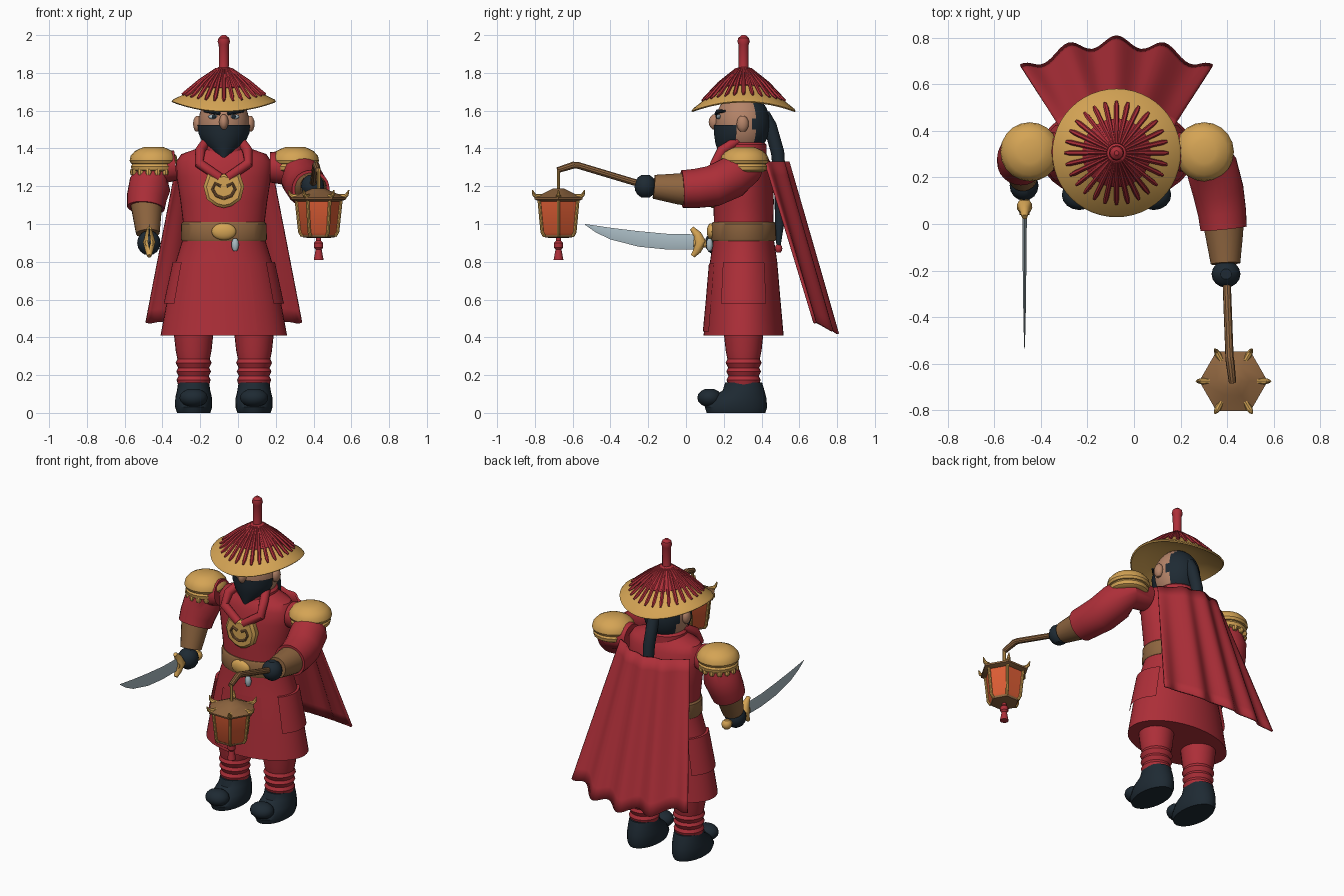
import bpy, bmesh, math
from math import sin, cos, pi, sqrt
from mathutils import Vector

if "Cube" in bpy.data.objects:
    bpy.data.objects.remove(bpy.data.objects["Cube"])

CX, CY = -0.075, 0.305
made = []


def material(name, r, g, b):
    m = bpy.data.materials.new(name)
    m.use_nodes = True
    m.diffuse_color = (r, g, b, 1)
    m.node_tree.nodes["Principled BSDF"].inputs["Base Color"].default_value = (r, g, b, 1)
    return m


RED = material("crimson cloth", .42, .028, .04)
GOLD = material("gold", .66, .37, .09)
BROWN = material("brown leather", .27, .13, .05)
SKIN = material("skin", .46, .23, .14)
DARK = material("dark navy", .013, .023, .033)
ORANGE = material("lantern orange", .72, .11, .035)
STEEL = material("pale steel", .4, .5, .55)


def grid(name, rows, mat, wrap=True, cap=True):
    """Skin a list of point rows into a surface."""
    bm = bmesh.new()
    vs = [[bm.verts.new(p) for p in row] for row in rows]
    n = len(rows[0])
    for a, b in zip(vs, vs[1:]):
        for i in range(n if wrap else n - 1):
            j = (i + 1) % n
            bm.faces.new((a[i], a[j], b[j], b[i]))
    if wrap and cap:
        bm.faces.new(vs[0][::-1])
        bm.faces.new(vs[-1])
    bmesh.ops.recalc_face_normals(bm, faces=bm.faces)
    me = bpy.data.meshes.new(name)
    bm.to_mesh(me)
    bm.free()
    me.materials.append(mat)
    ob = bpy.data.objects.new(name, me)
    bpy.context.collection.objects.link(ob)
    made.append(ob)
    return ob


def loft(name, rings, mat, n=32, cx=CX, cy=CY, arc=None, cap=True):
    """Stack elliptical rings (z, rx, ry, y shift); arc keeps part of the turn."""
    a0, a1 = arc or (0, 2 * pi)
    steps = n + 1 if arc else n
    rows = []
    for z, rx, *rest in rings:
        ry = rest[0] if rest else rx
        dy = rest[1] if len(rest) > 1 else 0
        angles = [a0 + (a1 - a0) * i / n for i in range(steps)]
        rows.append([(cx + rx * sin(a), cy + dy - ry * cos(a), z) for a in angles])
    return grid(name, rows, mat, not arc, cap)


def tube(name, path, mat, n=12):
    """Round tube through (x, y, z, radius) points."""
    pts = [Vector(p[:3]) for p in path]
    rows, u = [], None
    for i, p in enumerate(path):
        t = (pts[min(i + 1, len(pts) - 1)] - pts[max(i - 1, 0)]).normalized()
        u = t.orthogonal() if u is None else u - t * u.dot(t)
        u.normalize()
        w = t.cross(u)
        rows.append([pts[i] + p[3] * (u * cos(2 * pi * k / n) + w * sin(2 * pi * k / n)) for k in range(n)])
    return grid(name, rows, mat)


def ball(name, c, r, mat, n=24):
    rows = []
    for j in range(1, n // 2):
        a = pi * j / (n // 2)
        rows.append([(c[0] + r[0] * sin(a) * sin(2 * pi * i / n), c[1] - r[1] * sin(a) * cos(2 * pi * i / n),
                      c[2] - r[2] * cos(a)) for i in range(n)])
    return grid(name, rows, mat)


# Legs and boots
for side, s in (("right", -1), ("left", 1)):
    x = CX + s * .16
    loft(side + "_wrapped_leg", [(.12, .075), (.15, .083), (.175, .09), (.195, .08), (.22, .092), (.238, .082),
         (.265, .095), (.285, .086), (.33, .095), (.45, .108)], RED, 24, x, CY)
    loft(side + "_boot", [(0, .088, .155, -.04), (.03, .098, .165, -.04), (.08, .097, .145, -.025),
         (.12, .088, .11, 0), (.16, .082, .098, 0)], DARK, 24, x, CY)
    ball(side + "_boot_toe", (x, .125, .08), (.075, .065, .05), DARK, 16)

# Robe, belt and collar
loft("robe", [(.41, .335, .212), (.6, .3, .195), (.8, .255, .178), (.92, .218, .16), (1.0, .215, .157),
     (1.12, .23, .16), (1.25, .25, .155), (1.33, .252, .14), (1.37, .225, .122), (1.4, .14, .1), (1.42, .1, .1)], RED, 40)
for s in (-1, 1):
    loft("hip_panel", [(.58, .318, .212), (.8, .27, .193), (.8, .25, .17)], RED, 12,
         arc=(s * pi / 2 - .6, s * pi / 2 + .6))
    tube("collar_cord", [(CX + s * .09, .27, 1.44, .025), (CX + s * .125, .19, 1.39, .027),
         (CX + s * .13, .155, 1.32, .027), (CX + s * .02, .14, 1.245, .025)], RED)
loft("front_apron", [(.43, .337, .216), (.6, .304, .2), (.79, .262, .184)], RED, 12, arc=(-.55, .55))
loft("collar", [(1.37, .13, .12), (1.42, .125, .12), (1.44, .1, .1)], RED, 24)
loft("belt", [(.91, .222, .168), (.92, .228, .172), (1.0, .226, .17), (1.01, .218, .163)], BROWN, 40)
ball("belt_buckle", (CX, .135, .96), (.065, .025, .045), GOLD)
ball("belt_gem", (CX + .06, .125, .89), (.02, .018, .038), STEEL, 12)

# Chest emblem: mirrored shield outline with curled relief
half = [(0, 1.265), (.045, 1.25), (.085, 1.268), (.108, 1.2), (.09, 1.13), (.04, 1.095), (0, 1.085)]
outline = half + [(-x, z) for x, z in half[-2:0:-1]]
grid("chest_emblem", [[(CX + k * x, y, 1.18 + k * (z - 1.18)) for x, z in outline]
     for y, k in ((.17, 1), (.135, 1), (.122, .85))], GOLD)
for s in (-1, 1):
    tube("emblem_curl", [(CX + s * x, .12, z, .008) for x, z in
         ((0, 1.135), (.04, 1.15), (.06, 1.185), (.045, 1.215), (.015, 1.2))], BROWN, 8)

# Head: the hair is the rear of the skull
head = ball("head", (CX, .3, 1.53), (.135, .145, .17), SKIN, 36)
head.data.materials.append(DARK)
for f in head.data.polygons:
    f.material_index = 1 if f.center.y > .36 else 0
loft("neck", [(1.34, .08), (1.48, .08)], SKIN, 20)
loft("face_mask", [(1.35, .025, .05, -.08), (1.38, .065, .09, -.045), (1.43, .115, .135, -.015), (1.48, .138, .152, -.005),
     (1.525, .142, .154, -.005)], DARK, 24, arc=(-1.35, 1.35))
ball("nose", (CX, .155, 1.54), (.025, .035, .042), SKIN, 16)
for s in (-1, 1):
    ball("ear", (CX + s * .138, .3, 1.53), (.025, .032, .045), SKIN, 16)
    ball("eye", (CX + s * .055, .174, 1.568), (.028, .012, .013), STEEL, 12)
    ball("pupil", (CX + s * .052, .164, 1.568), (.012, .007, .012), DARK, 12)
    tube("eyebrow", [(CX + s * .02, .158, 1.583, .008), (CX + s * .06, .168, 1.595, .012),
         (CX + s * .105, .205, 1.598, .006)], DARK, 8)
tube("hair_braid", [(CX, .41, 1.58, .035), (CX, .445, 1.52, .036), (CX, .485, 1.38, .036), (CX, .5, 1.2, .032),
     (CX, .495, 1.0, .025), (CX, .49, .89, .012)], DARK)
ball("braid_bead", (CX, .49, .87), (.02, .02, .025), RED, 12)


# Hat: conical, with the front and back of the brim bent down
def droop(ob):
    for v in ob.data.vertices:
        v.co.z -= .05 * ((v.co.y - CY) / .27) ** 2


droop(loft("hat_brim", [(1.685, .1), (1.665, .2), (1.643, .27), (1.65, .276), (1.66, .268), (1.692, .2), (1.745, .13),
      (1.8, .06)], GOLD, 48))
droop(loft("hat_crown", [(1.7, .12), (1.738, .148), (1.757, .13), (1.81, .06), (1.83, .03)], RED, 40))
for k in range(28):
    a = 2 * pi * k / 28
    droop(tube("hat_rib", [(CX + r * cos(a), CY + r * sin(a), z, w) for r, z, w in
          ((.04, 1.822, .006), (.13, 1.757, .01), (.2, 1.698, .011), (.222, 1.686, .006))], RED, 6))
loft("hat_spike", [(1.8, .034), (1.83, .026), (1.95, .027), (1.965, .033), (1.985, .028), (2.0, .01)], RED, 12)

# Cape: flaring sheet with folds
rows = []
for j in range(13):
    v = j / 12
    row = []
    for i in range(49):
        u = i / 24 - 1
        fold = cos(4 * pi * u) * (.008 + .017 * v)
        row.append((CX + u * (.25 + .165 * v), .54 + .245 * v - .125 * u * u + fold,
                    1.33 - .895 * v + .06 * v * u * u - fold * v * .6))
    rows.append(row)
cape = grid("cape", rows, RED, False)
cape.modifiers.new("thickness", "SOLIDIFY").thickness = .012

# Shoulder pads
for side, x in (("right", -.447), ("left", .302)):
    loft(side + "_shoulder_pad", [(1.275, .1), (1.285, .116), (1.305, .12), (1.318, .112), (1.32, .12), (1.335, .127),
         (1.36, .122), (1.385, .1), (1.4, .07), (1.408, .05)], GOLD, 20, x, .31)
for k in range(14):
    a = 2 * pi * k / 14
    ball("pad_fringe", (-.45 + .105 * cos(a), .31 + .105 * sin(a), 1.275), (.018, .018, .022), GOLD, 8)

# Right arm with sabre
tube("right_sleeve", [(-.33, .31, 1.31, .08), (-.43, .31, 1.3, .1), (-.465, .3, 1.21, .112), (-.483, .28, 1.14, .106),
     (-.488, .26, 1.085, .1)], RED, 24)
tube("right_bracer", [(-.485, .265, 1.12, .087), (-.477, .2, .95, .063)], BROWN, 20)
ball("right_glove", (-.472, .165, .9), (.062, .065, .066), DARK, 16)
tube("sabre_grip", [(-.47, .04, .9, .022), (-.47, .25, .885, .02)], GOLD)
ball("sabre_pommel", (-.47, .255, .885), (.032, .032, .032), GOLD, 12)
tube("sabre_guard", [(-.47, y, z, r) for y, z, r in
     ((.03, .978, .012), (.06, .945, .022), (.075, .905, .034), (.06, .86, .022), (.035, .83, .012))], GOLD)
grid("sabre_blade", [[(-.47, y, hi), (-.47 + t, y, (lo + hi) / 2), (-.47, y, lo), (-.47 - t, y, (lo + hi) / 2)]
     for y, lo, hi, t in ((.06, .865, .945, .01), (-.1, .865, .948, .009), (-.25, .88, .962, .007),
                          (-.4, .918, .98, .005), (-.48, .957, .992, .003), (-.535, .996, 1.0, .001))], STEEL)

# Left arm holding the lantern pole
tube("left_sleeve", [(.17, .31, 1.3, .08), (.29, .31, 1.3, .1), (.335, .24, 1.245, .112), (.362, .14, 1.2, .11),
     (.378, .05, 1.188, .104), (.385, -.02, 1.185, .1)], RED, 24)
tube("left_bracer", [(.382, .02, 1.185, .09), (.387, -.04, 1.186, .083), (.393, -.17, 1.197, .064)], BROWN, 20)
ball("left_glove", (.395, -.215, 1.2), (.062, .058, .064), DARK, 16)
tube("lantern_pole", [(.395, -.17, 1.19, .018), (.41, -.57, 1.31, .018), (.413, -.595, 1.312, .019),
     (.423, -.68, 1.285, .016)], BROWN, 10)

# Hexagonal lantern
LX, LY = .427, -.675
tube("lantern_hook", [(LX, LY, 1.29, .009), (LX, LY, 1.17, .009)], GOLD, 8)


def hexagon(name, rings, mat):
    rows = [[(LX + r * cos(k * pi / 3), LY + r * sin(k * pi / 3), z) for k in range(6)] for z, r in rings]
    return grid(name, rows, mat)


hexagon("lantern_roof", [(1.115, .105), (1.13, .145), (1.14, .147), (1.172, .07), (1.188, .035)], BROWN)
hexagon("lantern_glass", [(.935, .08), (.955, .097), (1.12, .115)], ORANGE)
hexagon("lantern_base", [(.925, .05), (.93, .085), (.943, .088)], BROWN)
for k in range(6):
    c, s = cos(k * pi / 3), sin(k * pi / 3)
    for name, path in (("lantern_bar", ((.086, .935, .009), (.1, .957, .009), (.118, 1.125, .009))),
                       ("roof_horn", ((.1, 1.15, .01), (.135, 1.145, .014), (.15, 1.155, .01), (.16, 1.18, .003)))):
        tube(name, [(LX + r * c, LY + r * s, z, w) for r, z, w in path], GOLD, 8)
loft("lantern_tassel", [(.81, .026), (.865, .016), (.875, .024), (.9, .024), (.912, .013), (.935, .013)], RED, 12, LX, LY)

# Smooth shading that keeps hard edges
bpy.ops.object.select_all(action="DESELECT")
for ob in made:
    ob.select_set(True)
bpy.context.view_layer.objects.active = made[0]
bpy.ops.object.shade_smooth_by_angle(angle=math.radians(35))
